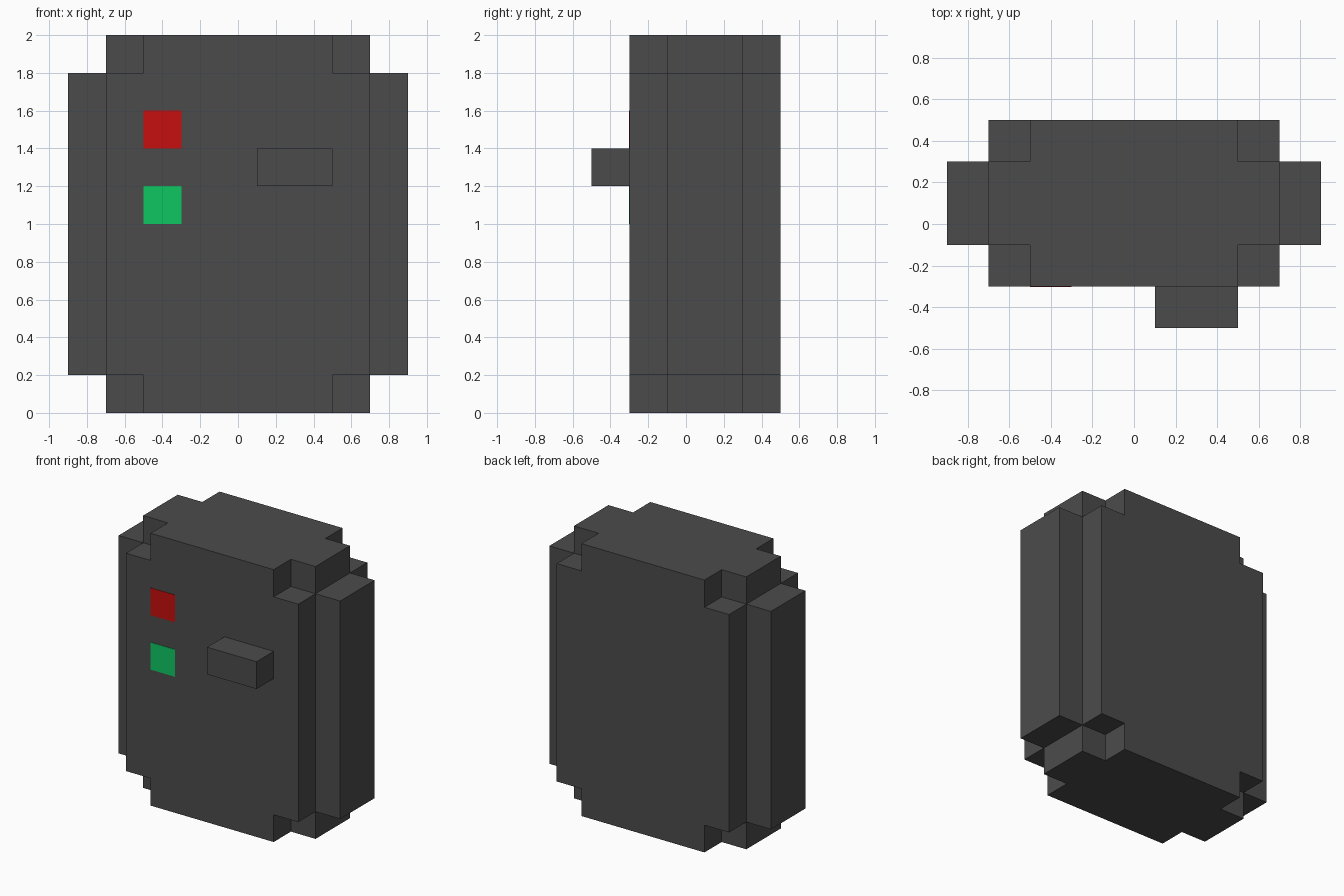
import bpy
import bmesh
from mathutils import Vector

cube = bpy.data.objects.get("Cube")
if cube:
    bpy.data.objects.remove(cube, do_unlink=True)


def material(name, rgb):
    m = bpy.data.materials.new(name)
    m.use_nodes = True
    m.diffuse_color = (*rgb, 1)
    bsdf = m.node_tree.nodes["Principled BSDF"]
    bsdf.inputs["Base Color"].default_value = (*rgb, 1)
    bsdf.inputs["Roughness"].default_value = 0.8
    return m


def add_object(name, bm, mat):
    mesh = bpy.data.meshes.new(name)
    bm.to_mesh(mesh)
    bm.free()
    mesh.materials.append(mat)
    obj = bpy.data.objects.new(name, mesh)
    bpy.context.collection.objects.link(obj)
    return obj


def box(name, lo, hi, mat):
    lo, hi = Vector(lo), Vector(hi)
    bm = bmesh.new()
    bmesh.ops.create_cube(bm, size=1)
    for v in bm.verts:
        v.co = (lo + hi) / 2 + v.co * (hi - lo)
    return add_object(name, bm, mat)


dark_grey = material("dark grey", (0.071, 0.071, 0.071))
red = material("red", (0.565, 0.0044, 0.0044))
green = material("green", (0.0044, 0.565, 0.12))

# Body: stepped block on an uneven grid; a cell is solid when it is
# no more than two steps from the core, so corners and edges drop away
cuts = [(-0.9, -0.7, -0.5, 0.5, 0.7, 0.9),
        (-0.3, -0.1, 0.3, 0.5),
        (0.0, 0.2, 1.8, 2.0)]
steps = [(2, 1, 0, 1, 2), (1, 0, 1), (1, 0, 1)]


def solid(cell):
    if any(not 0 <= cell[a] < len(steps[a]) for a in range(3)):
        return False
    return sum(steps[a][cell[a]] for a in range(3)) <= 2


bm = bmesh.new()
for cell in [(i, j, k) for i in range(5) for j in range(3) for k in range(3)]:
    if not solid(cell):
        continue
    for axis in range(3):
        u, v = (axis + 1) % 3, (axis + 2) % 3
        for side in (0, 1):
            near = list(cell)
            near[axis] += 2 * side - 1
            if solid(near):
                continue
            # Only the exposed sides of each cell become faces
            corners = []
            for du, dv in ((0, 0), (1, 0), (1, 1), (0, 1)):
                p = [0, 0, 0]
                p[axis] = cuts[axis][cell[axis] + side]
                p[u] = cuts[u][cell[u] + du]
                p[v] = cuts[v][cell[v] + dv]
                corners.append(bm.verts.new(p))
            bm.faces.new(corners if side else corners[::-1])
bmesh.ops.remove_doubles(bm, verts=bm.verts[:], dist=0.001)
bmesh.ops.dissolve_limit(bm, angle_limit=0.01, verts=bm.verts[:], edges=bm.edges[:])
add_object("body", bm, dark_grey)

# Handle on the front
box("handle", (0.1, -0.5, 1.2), (0.5, -0.3, 1.4), dark_grey)

# Thin coloured lights on the front
for name, z, mat in (("red_light", 1.4, red), ("green_light", 1.0, green)):
    box(name, (-0.5, -0.303, z), (-0.3, -0.299, z + 0.2), mat)
